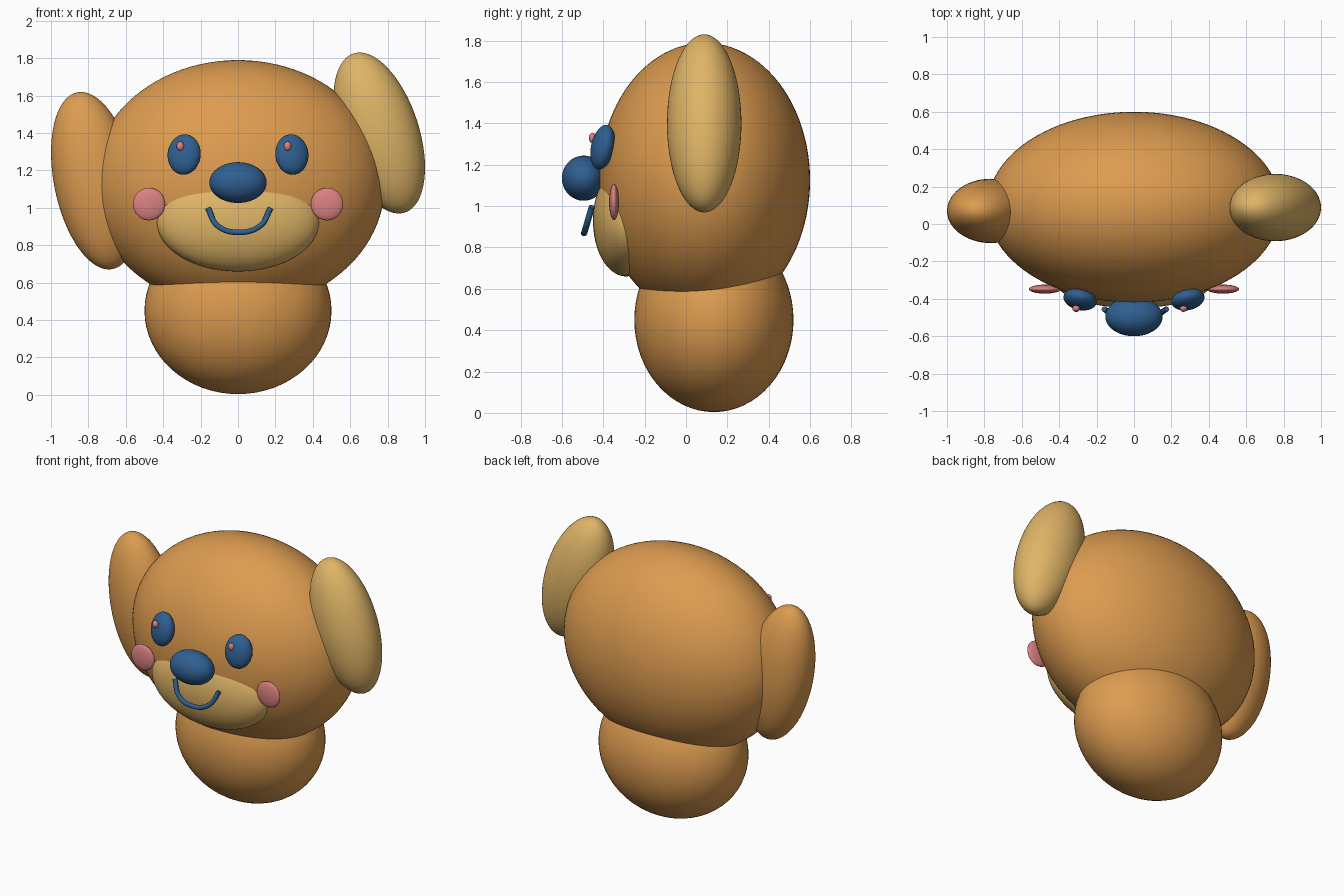
import bpy
from math import radians

if "Cube" in bpy.data.objects:
    bpy.data.objects.remove(bpy.data.objects["Cube"])


def material(name, rgb):
    mat = bpy.data.materials.new(name)
    mat.diffuse_color = (*rgb, 1.0)
    mat.use_nodes = True
    mat.node_tree.nodes["Principled BSDF"].inputs["Base Color"].default_value = mat.diffuse_color
    return mat


TAN = material("warm_tan", (0.72, 0.33, 0.08))
CREAM = material("light_tan", (0.74, 0.46, 0.135))
BLUE = material("deep_blue", (0.028, 0.115, 0.28))
PINK = material("soft_pink", (0.71, 0.22, 0.22))


def ellipsoid(name, center, radii, mat, rotation=(0, 0, 0), segments=64):
    """Smooth ellipsoid; rotation is given in degrees."""
    bpy.ops.mesh.primitive_uv_sphere_add(
        segments=segments, ring_count=segments // 2, radius=1, location=center,
        rotation=[radians(a) for a in rotation])
    obj = bpy.context.object
    obj.name = name
    obj.scale = radii
    obj.data.materials.append(mat)
    bpy.ops.object.shade_smooth()
    return obj


# Body and head
ellipsoid("body", (0, 0.135, 0.45), (0.50, 0.385, 0.446), TAN)
ellipsoid("head", (0, 0.09, 1.125), (0.785, 0.51, 0.665), TAN, segments=96)

# Ears: both lean the same way, one light and raised
ellipsoid("left_ear", (-0.765, 0.07, 1.145), (0.219, 0.172, 0.482), TAN, (0, -11.3, 0))
ellipsoid("right_ear", (0.755, 0.088, 1.40), (0.213, 0.18, 0.447), CREAM, (0, -17.9, 0))

# Muzzle and nose
ellipsoid("muzzle", (0, -0.29, 0.93), (0.435, 0.16, 0.27), CREAM)
ellipsoid("nose", (0, -0.495, 1.135), (0.153, 0.105, 0.109), BLUE)

# Eyes follow the curve of the head; cheeks are flat discs
for side, s in (("left", -1), ("right", 1)):
    ellipsoid(f"{side}_eye", (s * 0.288, -0.403, 1.285), (0.09, 0.054, 0.110),
              BLUE, (-12, 0, s * 13), 48)
    ellipsoid(f"{side}_cheek", (s * 0.476, -0.348, 1.02), (0.086, 0.024, 0.087),
              PINK, segments=48)

# Eye highlights sit on the same side of both eyes
for side, x in (("left", -0.309), ("right", 0.265)):
    ellipsoid(f"{side}_eye_highlight", (x, -0.452, 1.33), (0.02, 0.018, 0.025),
              PINK, segments=24)

# Smiling mouth: a thin tube along a smooth path
path = [(-0.16, -0.455, 0.998), (-0.11, -0.482, 0.905), (0.0, -0.493, 0.869),
        (0.12, -0.482, 0.905), (0.174, -0.455, 0.998)]
curve = bpy.data.curves.new("mouth", "CURVE")
curve.dimensions = "3D"
curve.bevel_depth = 0.015
curve.bevel_resolution = 4
curve.use_fill_caps = True
spline = curve.splines.new("BEZIER")
spline.bezier_points.add(len(path) - 1)
spline.resolution_u = 12
for point, co in zip(spline.bezier_points, path):
    point.co = co
    point.handle_left_type = point.handle_right_type = "AUTO"
curve.materials.append(BLUE)
mouth = bpy.data.objects.new("mouth", curve)
bpy.context.collection.objects.link(mouth)
